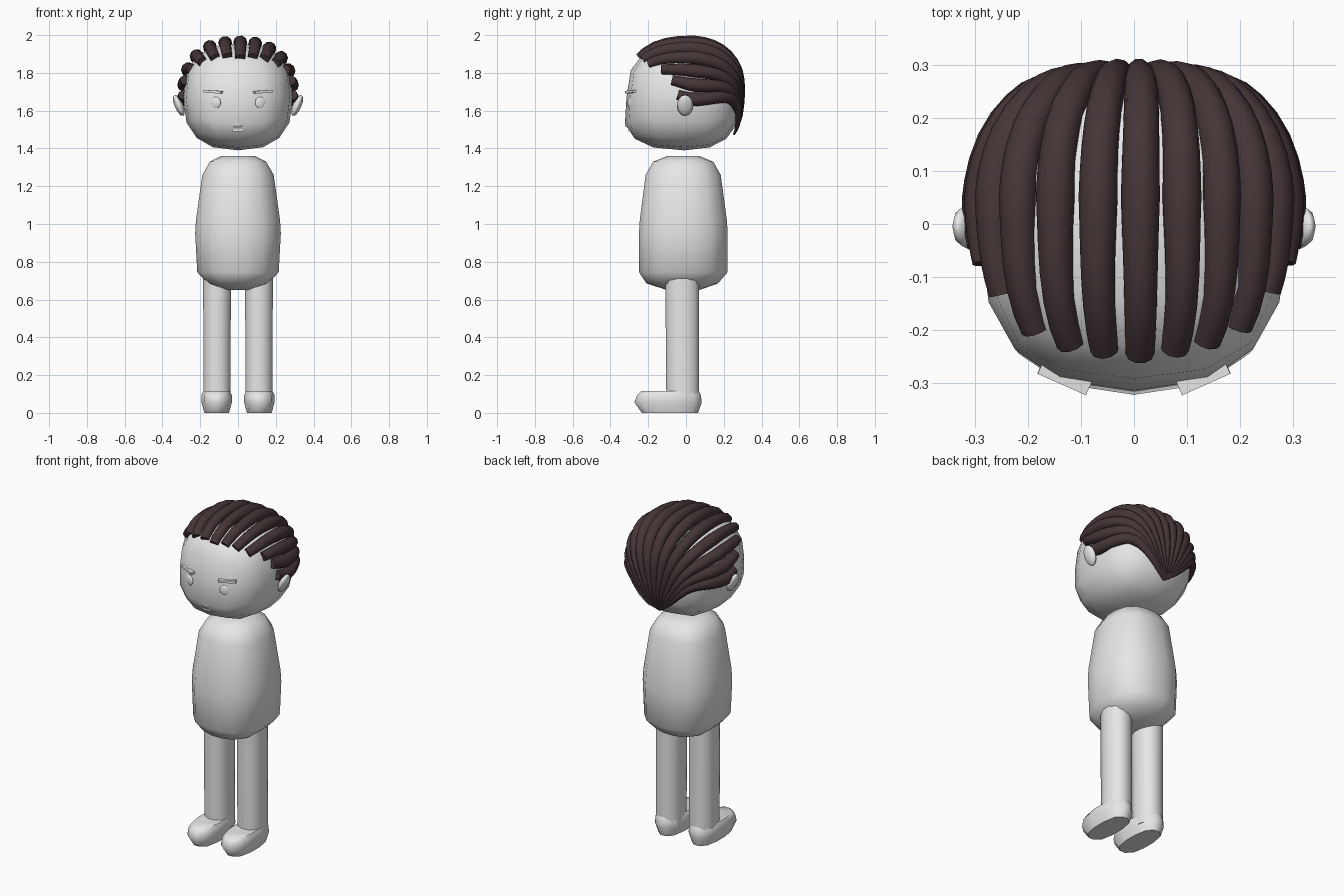
import bpy, bmesh, math
from mathutils import Vector

if "Cube" in bpy.data.objects:
    bpy.data.objects.remove(bpy.data.objects["Cube"])


def material(name, rgb):
    m = bpy.data.materials.new(name)
    m.diffuse_color = (*rgb, 1)
    m.use_nodes = True
    m.node_tree.nodes["Principled BSDF"].inputs["Base Color"].default_value = m.diffuse_color
    return m


GREY = material("light grey", (0.8, 0.8, 0.8))
BROWN = material("dark brown", (0.06, 0.036, 0.038))


def finish(name, bm, mat=GREY, angle=50):
    bmesh.ops.recalc_face_normals(bm, faces=bm.faces)
    me = bpy.data.meshes.new(name)
    bm.to_mesh(me)
    bm.free()
    ob = bpy.data.objects.new(name, me)
    bpy.context.collection.objects.link(ob)
    me.materials.append(mat)
    smooth(ob, angle)
    return ob


def smooth(ob, angle):
    bpy.ops.object.select_all(action='DESELECT')
    ob.select_set(True)
    bpy.context.view_layer.objects.active = ob
    bpy.ops.object.shade_smooth_by_angle(angle=math.radians(angle))


def loft(name, rings, cx=0, n=2.6, sides=16, angle=50):
    """Stack superellipse rings given as (z, half width, y front, y back)."""
    bm = bmesh.new()
    loops = []
    for z, hx, y0, y1 in rings:
        loop = []
        for k in range(sides):
            a = 2 * math.pi * (k + 0.5) / sides
            c, s = math.cos(a), math.sin(a)
            r = (abs(c) ** n + abs(s) ** n) ** (-1 / n)
            loop.append(bm.verts.new((cx + hx * r * c, (y0 + y1) / 2 + (y1 - y0) / 2 * r * s, z)))
        loops.append(loop)
    for a, b in zip(loops, loops[1:]):
        for k in range(sides):
            j = (k + 1) % sides
            bm.faces.new((a[k], a[j], b[j], b[k]))
    bm.faces.new(loops[0])
    bm.faces.new(loops[-1])
    return finish(name, bm, angle=angle)


def ball(name, loc, scale, rot=(0, 0, 0), seg=10, rings=6):
    bm = bmesh.new()
    bmesh.ops.create_uvsphere(bm, u_segments=seg, v_segments=rings, radius=1)
    ob = finish(name, bm)
    ob.location, ob.scale, ob.rotation_euler = loc, scale, rot
    return ob


def box(name, loc, size, rot=(0, 0, 0)):
    bm = bmesh.new()
    bmesh.ops.create_cube(bm, size=1)
    ob = finish(name, bm, angle=30)
    ob.location, ob.scale, ob.rotation_euler = loc, size, rot
    return ob


def on_surface(v, r, n=2.5):
    """Push a direction out to a superellipsoid with radii r."""
    return v / sum(abs(v[i] / r[i]) ** n for i in range(3)) ** (1 / n)


# Torso: a tapered, rounded smock
loft("torso", [(0.65, 0.08, -0.10, 0.07), (0.685, 0.16, -0.21, 0.17),
               (0.745, 0.217, -0.25, 0.222), (0.95, 0.228, -0.25, 0.222),
               (1.02, 0.224, -0.246, 0.218), (1.26, 0.19, -0.215, 0.185),
               (1.33, 0.15, -0.175, 0.145), (1.36, 0.09, -0.10, 0.07)])

# Legs and feet
for s, side in ((-1, "left"), (1, "right")):
    loft(side + "_leg", [(0.05, 0.073, -0.105, 0.07), (0.4, 0.073, -0.108, 0.07),
                         (0.74, 0.075, -0.11, 0.07)], cx=s * 0.111, sides=12)
    loft(side + "_foot", [(0, 0.066, -0.235, 0.065), (0.055, 0.081, -0.275, 0.085),
                          (0.095, 0.081, -0.26, 0.08), (0.115, 0.07, -0.24, 0.07)],
         cx=s * 0.113, n=2.8, sides=12)

# Head: rounded cube with a fuller jaw at the front
bm = bmesh.new()
bmesh.ops.create_cube(bm, size=2)
bmesh.ops.subdivide_edges(bm, edges=bm.edges, cuts=3, use_grid_fill=True)
for v in bm.verts:
    p = on_surface(v.co.copy(), (0.292, 0.305, 0.283))
    if p.y < 0 and p.z < 0:
        p.y *= 1 - 0.22 * p.z / 0.283
    v.co = p + Vector((0, -0.01, 1.673))
finish("head", bm, angle=60)

# Face and ears
for s, side in ((-1, "left"), (1, "right")):
    ball(side + "_eye", (s * 0.118, -0.296, 1.642), (0.03, 0.012, 0.032), (0, 0, s * 0.3))
    box(side + "_eyebrow", (s * 0.131, -0.29, 1.70), (0.1, 0.03, 0.014), (0, s * -0.06, s * 0.42))
    ball(side + "_ear", (s * 0.313, -0.005, 1.628), (0.023, 0.043, 0.06), (0, s * 0.4, 0), 8, 6)
ball("nose", (0, -0.282, 1.53), (0.048, 0.042, 0.028))
box("mouth", (0, -0.29, 1.495), (0.06, 0.03, 0.01))

# Hair: thick strands swept from the brow over the crown to one point at the nape
TIPS = [(0, -0.265, 1.895), (0.07, -0.25, 1.895), (0.132, -0.23, 1.88), (0.195, -0.20, 1.855),
        (0.25, -0.13, 1.82), (0.287, -0.075, 1.765), (0.302, -0.045, 1.685)]
RADII = (0.027, 0.037, 0.031, 0.005)
CENTRE = Vector((0, 0, 1.66))
STEPS = 6


def catmull(p, t):
    a, b, c, d = p
    return 0.5 * (2 * b + (c - a) * t + (2 * a - 5 * b + 4 * c - d) * t * t
                  + (3 * b - a - 3 * c + d) * t ** 3)


curve = bpy.data.curves.new("hair", 'CURVE')
curve.dimensions = '3D'
curve.bevel_depth = 1
curve.bevel_resolution = 3
curve.use_fill_caps = True
for i in range(-6, 7):
    s = -1 if i < 0 else 1
    x, y, z = TIPS[abs(i)]
    phi = math.radians(15 * i)
    shift = 0.012 * math.cos(phi)
    keys = [Vector((s * x + shift, y, z)) - CENTRE,
            Vector((0.3 * math.sin(phi) + shift, 0.05, 0.3 * math.cos(phi))),
            Vector((0.2 * math.sin(phi) + shift, 0.25, 0.14 * math.cos(phi))),
            Vector((0, 0.26, -0.19))]
    keys = [2 * keys[0] - keys[1]] + keys + [2 * keys[3] - keys[2]]
    path = []
    for k in range(3):
        for t in range(STEPS + (k == 2)):
            f = t / STEPS
            d = catmull(keys[k:k + 4], f)
            p = on_surface(d, (0.29, 0.31 if d.y < 0 else 0.292, 0.303)) + CENTRE
            path.append((p, RADII[k] * (1 - f) + RADII[k + 1] * f))
    sp = curve.splines.new('POLY')
    sp.points.add(len(path) - 1)
    for pt, (p, r) in zip(sp.points, path):
        pt.co = (*p, 1)
        pt.radius = r
hair = bpy.data.objects.new("hair", curve)
bpy.context.collection.objects.link(hair)
curve.materials.append(BROWN)
bpy.ops.object.select_all(action='DESELECT')
hair.select_set(True)
bpy.context.view_layer.objects.active = hair
bpy.ops.object.convert(target='MESH')
smooth(bpy.context.view_layer.objects.active, 40)
